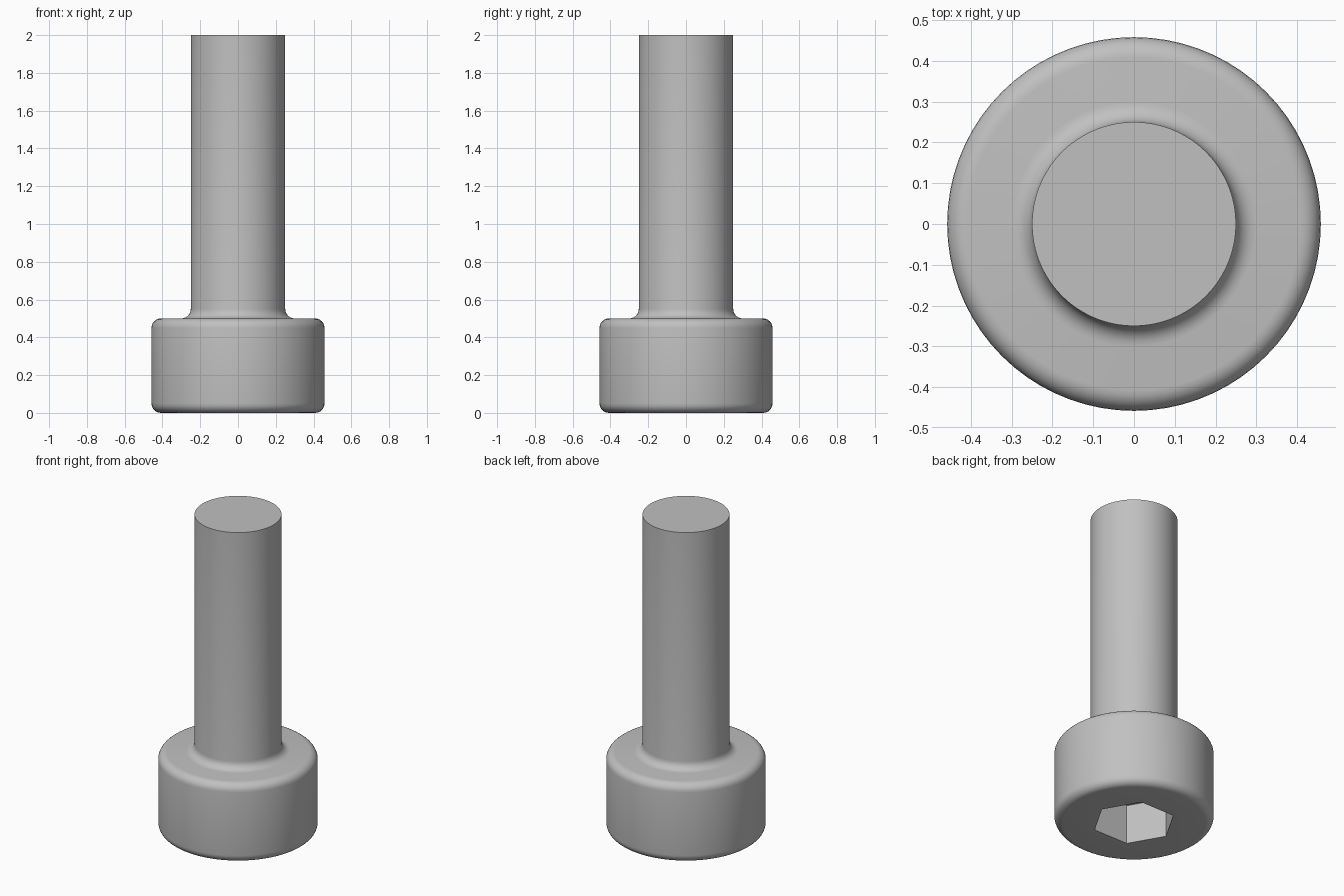
import bpy, bmesh, math

if "Cube" in bpy.data.objects:
    bpy.data.objects.remove(bpy.data.objects["Cube"])

SEGMENTS = 72
HEAD_R, HEAD_H, SHAFT_R, FILLET = 0.458, 0.5, 0.25, 0.05
HEX_FLAT, HEX_DEPTH = 0.208, 0.25   # centre-to-flat distance and socket depth
ARC_STEPS = 6


def arc(cx, cz, start, end):
    """Points of a quarter-round in the (radius, height) plane."""
    pts = []
    for i in range(ARC_STEPS + 1):
        a = math.radians(start + (end - start) * i / ARC_STEPS)
        pts.append((cx + FILLET * math.cos(a), cz + FILLET * math.sin(a)))
    return pts


def ring(bm, z, radius_at):
    verts = []
    for i in range(SEGMENTS):
        a = math.tau * i / SEGMENTS
        r = radius_at(a)
        verts.append(bm.verts.new((r * math.cos(a), r * math.sin(a), z)))
    return verts


def hexagon(a):
    """Radius of the hexagonal outline, with corners on the x axis."""
    return HEX_FLAT / math.cos(a % (math.pi / 3) - math.pi / 6)


steel = bpy.data.materials.new("steel_grey")
steel.diffuse_color = (0.53, 0.53, 0.53, 1)
steel.use_nodes = True
steel.node_tree.nodes["Principled BSDF"].inputs["Base Color"].default_value = steel.diffuse_color

bm = bmesh.new()

# Hexagonal socket, from its floor to its rim
rings = [ring(bm, HEX_DEPTH, hexagon), ring(bm, 0, hexagon)]

# Rounded head, fillet under the head, and plain shaft
profile = arc(HEAD_R - FILLET, FILLET, -90, 0)
profile += arc(HEAD_R - FILLET, HEAD_H - FILLET, 0, 90)
profile += arc(SHAFT_R + FILLET, HEAD_H + FILLET, 270, 180)
profile.append((SHAFT_R, 2.0))
rings += [ring(bm, z, lambda a, r=r: r) for r, z in profile]

for low, high in zip(rings, rings[1:]):
    for i in range(SEGMENTS):
        j = (i + 1) % SEGMENTS
        bm.faces.new((low[i], low[j], high[j], high[i]))

# Socket floor and shaft end
bm.faces.new(rings[0][::-1])
bm.faces.new(rings[-1])
bmesh.ops.recalc_face_normals(bm, faces=bm.faces[:])

mesh = bpy.data.meshes.new("socket_head_screw")
bm.to_mesh(mesh)
bm.free()
mesh.materials.append(steel)
screw = bpy.data.objects.new("socket_head_screw", mesh)
bpy.context.collection.objects.link(screw)
bpy.context.view_layer.objects.active = screw
screw.select_set(True)
bpy.ops.object.shade_smooth_by_angle(angle=math.radians(30))
